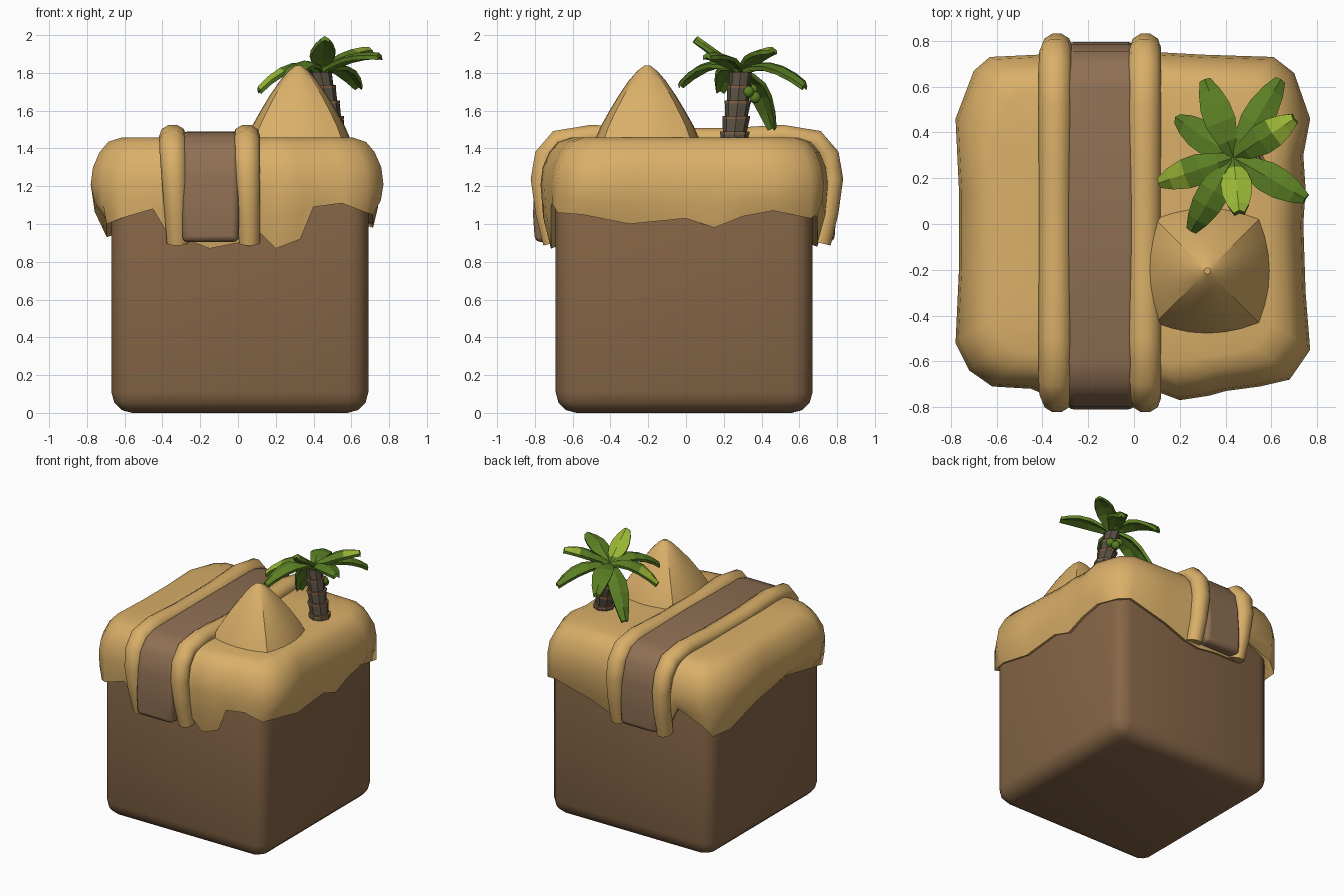
import bpy, bmesh, math
from mathutils import Vector as V

if "Cube" in bpy.data.objects:
    bpy.data.objects.remove(bpy.data.objects["Cube"])


def mat(name, r, g, b):
    m = bpy.data.materials.new(name)
    m.diffuse_color = (r, g, b, 1)
    m.use_nodes = True
    m.node_tree.nodes["Principled BSDF"].inputs["Base Color"].default_value = m.diffuse_color
    return m


DIRT = mat("dirt brown", .235, .13, .062)
ROAD = mat("road brown", .275, .16, .088)
SAND = mat("sand", .70, .43, .14)
BARK = mat("grey bark", .10, .08, .055)
BAND = mat("bark band", .22, .12, .06)
LEAF = mat("leaf green", .105, .215, .018)
LIME = mat("leaf lime", .32, .46, .035)


def finish(name, bm, mats, smooth):
    bmesh.ops.recalc_face_normals(bm, faces=bm.faces)
    me = bpy.data.meshes.new(name)
    bm.to_mesh(me)
    bm.free()
    for m in mats:
        me.materials.append(m)
    if smooth:
        me.shade_smooth()
        me.set_sharp_from_angle(angle=math.radians(smooth))
    ob = bpy.data.objects.new(name, me)
    bpy.context.collection.objects.link(ob)
    return ob


def loft(name, rings, mats, smooth=0, rule=None):
    """Skin equal-length rings and close both ends; rule(ring, side) gives a material index."""
    bm = bmesh.new()
    vs = [[bm.verts.new(p) for p in r] for r in rings]
    n = len(rings[0])
    for i in range(len(vs) - 1):
        for j in range(n):
            k = (j + 1) % n
            f = bm.faces.new((vs[i][j], vs[i][k], vs[i + 1][k], vs[i + 1][j]))
            if rule:
                f.material_index = rule(i, j)
    bm.faces.new(vs[0])
    bm.faces.new(vs[-1])
    return finish(name, bm, mats, smooth)


# dirt block
bm = bmesh.new()
bmesh.ops.create_cube(bm, size=1)
for v in bm.verts:
    v.co = (v.co.x * 1.36 + .01, v.co.y * 1.36 - .01, 1.28 * (v.co.z + .5))
bmesh.ops.bevel(bm, geom=bm.edges[:], offset=.11, segments=3, profile=.5, affect='EDGES')
finish("dirt_block", bm, [DIRT], 40)

# sand cap: widest outline with the height of the dripping hem at each point
outline = [
    (-.62, -.71, 1.03), (-.45, -.72, 1.08), (-.38, -.75, .96), (-.28, -.76, .92), (-.15, -.75, .87),
    (0, -.76, .9), (.06, -.77, .88), (.12, -.74, .95), (.2, -.77, .87), (.33, -.75, .92),
    (.4, -.73, 1.09), (.55, -.71, 1.11), (.68, -.68, 1.06), (.77, -.55, 1.05), (.75, -.3, 1.0),
    (.74, 0, 1.03), (.75, .15, .98), (.74, .3, 1.04), (.77, .46, 1.07), (.70, .66, 1.03),
    (.61, .73, 1.05), (.3, .74, .97), (.12, .75, .9), (0, .76, .88), (-.15, .75, .9),
    (-.32, .76, .9), (-.42, .74, 1.1), (-.63, .73, 1.02), (-.70, .67, .95), (-.78, .46, .93),
    (-.765, .15, 1.02), (-.765, -.2, 1.08), (-.78, -.52, 1.02), (-.72, -.64, 1.0)]


def clamp(x, y, h):
    return V((max(.01 - h, min(.01 + h, x)), max(-.01 - h, min(-.01 + h, y)), 0))


rings = [[] for _ in range(9)]
for x, y, zb in outline:
    wide, hem = V((x, y, 0)), clamp(x, y, .705)
    rings[0].append(clamp(x, y, .62) + V((0, 0, zb + .03)))
    rings[1].append(hem + V((0, 0, zb)))
    rings[2].append(hem.lerp(wide, .75) + V((0, 0, zb + .5 * (1.2 - zb))))
    for k, (s, z) in enumerate([(1, 1.21), (.985, 1.3), (.94, 1.38), (.88, 1.435), (.79, 1.458), (.5, 1.455)]):
        rings[3 + k].append(wide * s + V((0, 0, z)))
loft("sand_cap", rings, [SAND], 60)

# road strip draped over the top
half = [(.795, .905), (.805, 1.05), (.795, 1.25), (.765, 1.38), (.70, 1.455), (.60, 1.485)]
path = [(-y - .005, z) for y, z in half] + [(0, 1.49)] + [(y - .01, z) for y, z in reversed(half)]
rings = []
for y, z in path:
    yi, zi = y * .88, (z - .08 if z > 1.3 else z)
    rings.append([(-.295, y, z), (.005, y, z), (.005, yi, zi), (-.295, yi, zi)])
road = loft("road_strip", rings, [ROAD], 40)
bev = road.modifiers.new("soft edges", 'BEVEL')
bev.width, bev.segments, bev.limit_method = .03, 3, 'ANGLE'
bev.angle_limit = math.radians(50)

# sand ridges piled along both sides of the road
spine = [(.70, .90), (.74, 1.06), (.765, 1.24), (.745, 1.36), (.68, 1.44), (.5, 1.468), (.2, 1.45)]
spine = [(-y, z) for y, z in spine] + [(y + .01, z) for y, z in reversed(spine)]
for name, xc, lean in (("left_ridge", -.345, .025), ("right_ridge", .045, .025)):
    rings = []
    for i, (y, z) in enumerate(spine):
        a, b = spine[max(i - 1, 0)], spine[min(i + 1, len(spine) - 1)]
        nrm = V((0, -(b[1] - a[1]), b[0] - a[0])).normalized()
        low = max(0, 1.4 - z) / .5
        w = .072 - .015 * low
        c = V((xc + lean * low * (1 if xc < 0 else .6), y, z))
        ring = []
        for k in range(10):
            t = 2 * math.pi * k / 10
            ring.append(c + V((w * math.cos(t), 0, 0)) + nrm * .06 * math.sin(t))
        rings.append(ring)
    loft(name, rings, [SAND], 60)

# sand mound: bulged square pyramid with a rounded tip
rings = []
for z, r, rnd in [(1.40, .282, 0), (1.45, .275, 0), (1.52, .245, 0), (1.60, .20, .05), (1.68, .152, .15),
                  (1.76, .097, .6), (1.81, .053, .9), (1.84, .014, 1)]:
    ring = []
    for side in range(4):
        for k in range(6):
            u = -1 + k / 3
            p = V((-u * .83, .83 + .17 * (1 - u * u)))
            p = p.lerp(p.normalized(), rnd) * r
            a = side * math.pi / 2
            ring.append((.32 + p.x * math.cos(a) - p.y * math.sin(a),
                         -.205 + p.x * math.sin(a) + p.y * math.cos(a), z))
    rings.append(ring)
loft("sand_mound", rings, [SAND], 14)


# palm trunk: flared segments with bands between them
def disc(c, r, n=8):
    return [c + V((r * math.cos(2 * math.pi * k / n), r * math.sin(2 * math.pi * k / n), 0)) for k in range(n)]


foot, crown = V((.52, .25, 1.40)), V((.435, .29, 1.81))
rings = []
for i in range(5):
    a, b = foot.lerp(crown, i / 5), foot.lerp(crown, (i + .92) / 5)
    rings += [disc(a, .066 - .003 * i), disc(b, .076 - .004 * i)]
    if i < 4:
        c = foot.lerp(crown, (i + 1) / 5)
        loft(f"trunk_band_{i + 1}", [disc(c - V((0, 0, .009)), .078 - .004 * i),
                                     disc(c + V((0, 0, .007)), .078 - .004 * i)], [BAND])
loft("palm_trunk", rings, [BARK])

# palm fronds: tip, arch height, where the lime tip starts
fronds = [((.31, .63, 1.74), .06, 9), ((.64, .63, 1.73), .06, 9), ((.70, .46, 1.92), .03, .6),
          ((.75, .11, 1.89), .03, 9), ((.46, .05, 1.98), .0, .2), ((.25, -.03, 1.74), .07, 9),
          ((.11, .18, 1.71), .07, .6), ((.19, .46, 1.51), .07, 9)]
stations = [(0, .022), (.2, .045), (.45, .068), (.65, .066), (.85, .048), (1, .024)]
for n, (tip, arch, lime) in enumerate(fronds):
    tip = V(tip)
    d = tip - crown
    side = V((-d.y, d.x, 0)).normalized()
    up = d.cross(side).normalized()
    rings = []
    for t, w in stations:
        c = crown.lerp(tip, t) + V((0, 0, arch * 4 * t * (1 - t)))
        rings.append([c + side * w * s + up * h for s, h in
                      ((-1, 0), (0, .018), (1, 0), (.9, -.022), (0, -.008), (-.9, -.022))])
    loft(f"palm_frond_{n + 1}", rings, [LEAF, LIME], 0,
         lambda i, j: int(j < 2 and stations[i][0] >= lime))

# coconuts under the crown
for n, p in enumerate([(.47, .365, 1.67), (.43, .35, 1.71), (.49, .33, 1.70)]):
    bm = bmesh.new()
    bmesh.ops.create_icosphere(bm, subdivisions=2, radius=.032)
    bmesh.ops.translate(bm, verts=bm.verts, vec=p)
    finish(f"coconut_{n + 1}", bm, [LEAF], 60)
